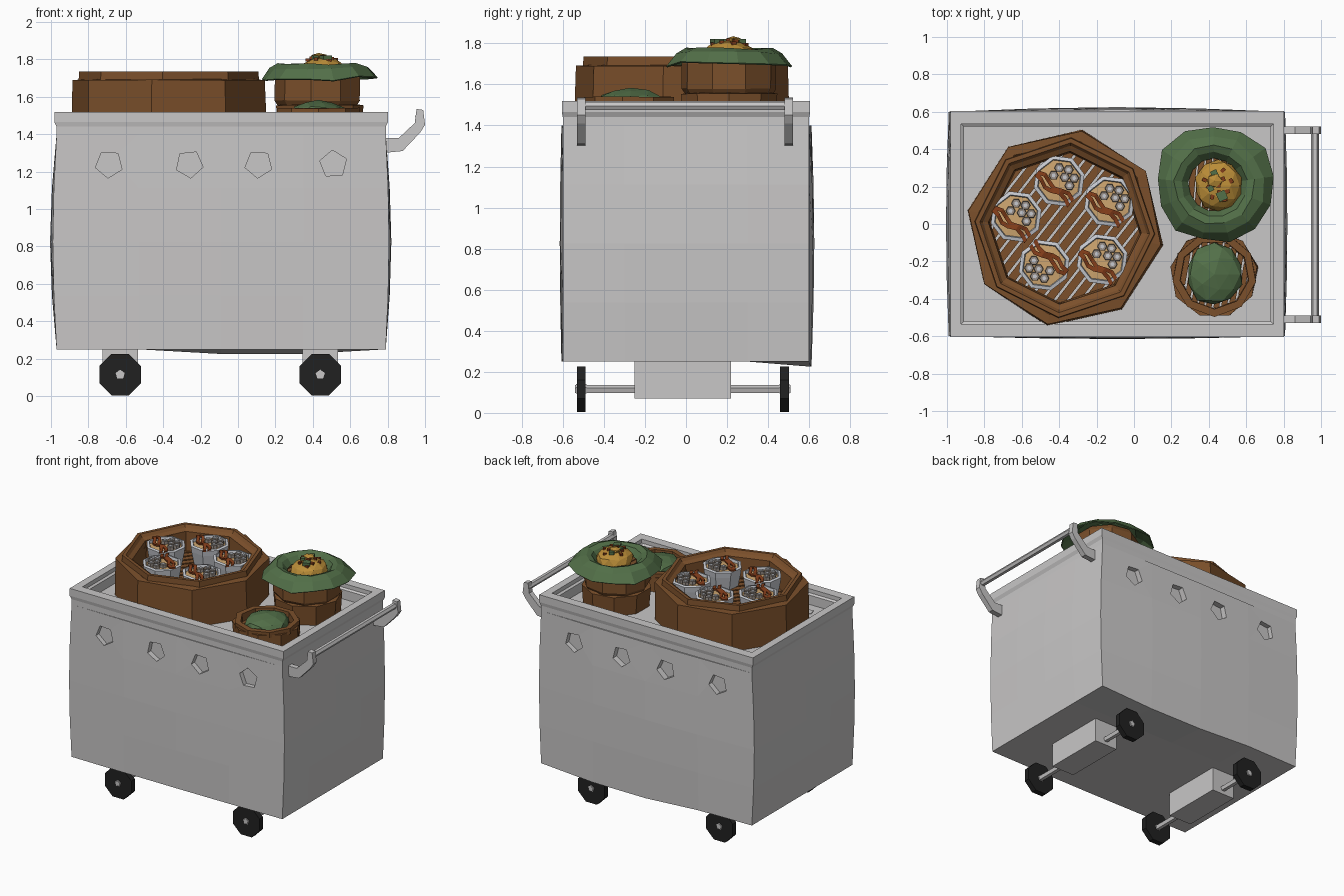
import bpy, bmesh, math, random
from mathutils import Vector, Matrix

random.seed(4)
if "Cube" in bpy.data.objects:
    bpy.data.objects.remove(bpy.data.objects["Cube"])


def mat(name, *rgb):
    m = bpy.data.materials.new(name)
    m.use_nodes = True
    m.diffuse_color = (*rgb, 1)
    m.node_tree.nodes["Principled BSDF"].inputs["Base Color"].default_value = (*rgb, 1)
    return m


METAL = mat("light metal", .58, .57, .57)
WOOD = mat("bamboo brown", .2, .08, .024)
RUBBER = mat("black rubber", .015, .015, .015)
LEAF = mat("leaf green", .085, .16, .065)
RICE = mat("golden rice", .5, .27, .04)
MEAT = mat("red brown meat", .22, .045, .01)
BROTH = mat("tan filling", .62, .38, .16)
SHELL = mat("grey mushroom", .3, .26, .23)
CUP = mat("cup white", .58, .6, .64)


def finish(name, bm, material):
    bmesh.ops.recalc_face_normals(bm, faces=bm.faces)
    me = bpy.data.meshes.new(name)
    bm.to_mesh(me)
    bm.free()
    ob = bpy.data.objects.new(name, me)
    bpy.context.collection.objects.link(ob)
    me.materials.append(material)
    return ob


def loft(name, rings, material, caps=(False, False)):
    """Skin a list of equal-length point rings."""
    bm = bmesh.new()
    vs = [[bm.verts.new(p) for p in r] for r in rings]
    for a, b in zip(vs, vs[1:]):
        for i in range(len(a)):
            j = (i + 1) % len(a)
            bm.faces.new((a[i], a[j], b[j], b[i]))
    for use, ring in zip(caps, (vs[0], vs[-1])):
        if use:
            bm.faces.new(ring)
    return finish(name, bm, material)


def circle(c, r, z, n, turn=0, wob=0):
    out = []
    for i in range(n):
        a = math.radians(turn) + math.tau * i / n
        q = r * (1 + random.uniform(-wob, wob))
        out.append((c[0] + q * math.cos(a), c[1] + q * math.sin(a), z + random.uniform(-wob, wob) * .2))
    return out


def rect(hx, hy, z, cx=-.09):
    return [(cx + sx * hx, sy * hy, z) for sx, sy in ((-1, -1), (1, -1), (1, 1), (-1, 1))]


def box(name, c, size, material, turn=0):
    bm = bmesh.new()
    bmesh.ops.create_cube(bm, size=1, matrix=Matrix.Translation(c) @ Matrix.Rotation(math.radians(turn), 4, 'Z')
                          @ Matrix.Diagonal((*size, 1)))
    return finish(name, bm, material)


def rod(name, c, r, length, n, material, turn=0):
    """Prism lying along y."""
    ends = [[(c[0] + r * math.cos(math.radians(turn) + math.tau * i / n), c[1] + s * length / 2,
              c[2] + r * math.sin(math.radians(turn) + math.tau * i / n)) for i in range(n)] for s in (-1, 1)]
    return loft(name, ends, material, (True, True))


def blob(name, c, size, detail, wob, material):
    bm = bmesh.new()
    bmesh.ops.create_icosphere(bm, subdivisions=detail, radius=1)
    for v in bm.verts:
        k = 1 + random.uniform(-wob, wob)
        v.co = Vector(c) + Vector([v.co[i] * size[i] * k for i in range(3)])
    return finish(name, bm, material)


# Body: slightly bulged sheet-metal box with pentagonal vent recesses
bm = bmesh.new()
bmesh.ops.create_cube(bm, size=2)
bmesh.ops.subdivide_edges(bm, edges=bm.edges[:], cuts=3, use_grid_fill=True)
for v in bm.verts:
    x, y, z = v.co
    swell = lambda a, b: math.cos(a * math.pi / 2) * math.cos(b * math.pi / 2)
    px = -.09 + .88 * x + swell(z, y * .6) * (.03 if x > .9 else -.035 if x < -.9 else 0)
    py = .6 * y + swell(x, z * .7) * (.025 if y > .9 else -.015 if y < -.9 else 0)
    pz = .825 + .575 * z
    if z < -.9 and y > .9 and -.1 < x < .9:
        pz -= .025
    v.co = (px, py, pz)
body = finish("cart_body", bm, METAL)
for side in (-1, 1):
    for x in (-.69, -.26, .11, .51):
        cutter = rod("vent_cutter", (x, side * .62, 1.24), .075, .1, 5, METAL, random.choice((50, 60, 94)))
        cutter.hide_render = True
        mod = body.modifiers.new("vent", 'BOOLEAN')
        mod.object, mod.operation, mod.solver = cutter, 'DIFFERENCE', 'EXACT'
        bpy.context.view_layer.objects.active = body
        bpy.ops.object.modifier_apply(modifier=mod.name)
        bpy.data.objects.remove(cutter)

# Rim and sunken tray
loft("rim_and_tray", [rect(*p) for p in ((.88, .6, 1.39), (.88, .6, 1.44), (.892, .605, 1.465), (.892, .605, 1.52),
     (.835, .535, 1.52), (.835, .535, 1.49), (.82, .52, 1.48), (.82, .52, 1.41))], METAL, (False, True))
for c in ((-.73, -.41), (.06, -.41), (.2, -.2)):
    loft("tray_vent", [circle(c, .04, z, 5, 90) for z in (1.41, 1.416)], METAL, (False, True))

# Undercarriage
for x in (-.63, .44):
    box("axle_housing", (x, -.015, .16), (.19, .47, .18), METAL)
    rod("axle", (x, -.015, .115), .022, 1.05, 5, METAL, 18)
    for y in (-.51, .48):
        rod("wheel", (x, y, .115), .12, .042, 8, RUBBER, 22.5)
        rod("wheel_hub", (x, y, .115), .026, .05, 5, METAL, 18)

# Push handle
arm = ((.78, 1.30), (.88, 1.31), (.975, 1.41), (1, 1.45), (.99, 1.53), (.955, 1.535), (.945, 1.46), (.86, 1.38), (.78, 1.38))
for y in (-.51, .5):
    loft("handle_arm", [[(x, y + s, z) for x, z in arm] for s in (-.02, .02)], METAL, (True, True))
rod("handle_bar", (.968, -.005, 1.495), .022, 1.04, 6, METAL)


def slats(c, r, z, count, turn, gap):
    step = 2 * r / count
    a = math.radians(turn)
    for i in range(count):
        off = -r + step * (i + .5)
        box("basket_slat", (c[0] - off * math.sin(a), c[1] + off * math.cos(a), z),
            (2 * math.sqrt(r * r - off * off), step - gap, .015), WOOD, turn)


def basket(name, c, profile, n, turn, wob=0):
    loft(name, [circle(c, r, z, n, turn + t, wob) for r, z, t in profile], WOOD)


# Large steamer: wide lower ring, narrower collar, slatted floor
big = (-.37, -.02)
basket("large_steamer_ring", big, ((.53, 1.41, 0), (.525, 1.69, 0), (.47, 1.695, 0), (.42, 1.66, 0), (.42, 1.42, 0)), 8, -10, .008)
basket("large_steamer_collar", big, ((.485, 1.67, 0), (.48, 1.735, 0), (.455, 1.735, 0), (.44, 1.715, 0), (.41, 1.7, 0), (.4, 1.53, 0)), 8, -4)
slats(big, .42, 1.55, 15, 52, .013)

# Cups of noodles with meat strips and mushroom pieces
cups = ((-.40, .23, 0), (-.13, .12, 0), (-.63, .04, 0), (-.48, -.22, 180), (-.17, -.19, 0))
for cx, cy, turn in cups:
    loft("cup", [circle((cx, cy), r, z, 8, 15) for r, z in
                 ((.115, 1.56), (.135, 1.66), (.14, 1.70), (.12, 1.705), (.115, 1.685))], CUP)
    loft("cup_filling", [circle((cx, cy), .119, 1.685, 8, 15), circle((cx, cy), .06, 1.69, 8, 15)], BROTH, (False, True))
    spin = Matrix.Rotation(math.radians(turn), 3, 'Z')
    at = lambda x, y, z: spin @ Vector((x, y, 0)) + Vector((cx, cy, z))
    for k in (0, 1):
        path = []
        for i in range(7):
            t = i / 6 - .5
            side = -.035 - .026 * k + .014 * math.sin(i * 1.6 + k)
            path.append((.19 * t + side * .6, -.15 * t + side * .8))
        rings = [[at(x + dx, y + dy, 1.70 + .008 * math.sin(i * 2) + dz)
                  for dx, dy, dz in ((-.007, -.009, 0), (.007, .009, 0), (.007, .009, .012), (-.007, -.009, .012))]
                 for i, (x, y) in enumerate(path)]
        loft("meat_strip", rings, MEAT, (True, True))
    for x, y in ((.0, .07), (.05, .06), (.03, .02), (.08, .015), (-.03, .03), (.055, -.025)):
        p = at(x, y, 1.69)
        loft("mushroom_piece", [circle(p, .027, 1.685, 6), circle(p, .024, 1.712, 6)], SHELL, (False, True))
        loft("mushroom_centre", [circle(p, .012, z, 5) for z in (1.711, 1.716)], CUP, (False, True))

# Small steamer with a leaf-wrapped bun
small = (.43, -.27)
basket("small_steamer_lower", small, ((.235, 1.41, 0), (.235, 1.515, 0), (.2, 1.515, 0)), 9, 10, .02)
basket("small_steamer_upper", small, ((.225, 1.5, 0), (.225, 1.54, 0), (.185, 1.54, 0), (.18, 1.42, 0)), 9, 30, .01)
slats(small, .18, 1.475, 9, 80, .01)
blob("leaf_bun", (.43, -.27, 1.51), (.15, .165, .07), 2, .06, LEAF)

# Tall steamer: two stacked rings
tall = (.43, .21)
basket("tall_steamer_lower", tall, ((.23, 1.41, 0), (.24, 1.555, 0), (.2, 1.56, 0)), 9, 0, .01)
basket("tall_steamer_upper", tall, ((.215, 1.55, 0), (.235, 1.58, 0), (.235, 1.70, 0), (.21, 1.74, 0), (.18, 1.74, 0), (.18, 1.6, 0)), 9, 20, .01)
slats(tall, .18, 1.70, 9, 85, .008)

# Draped leaf, rice mound and toppings
leaf_rings = [circle(tall, r, z, 13, 8, w) for r, z, w in
              ((.14, 1.72, .02), (.175, 1.765, .03), (.215, 1.775, .03), (.265, 1.755, .04), (.315, 1.70, .07))]
leaf = loft("draped_leaf", leaf_rings, LEAF)
leaf.modifiers.new("thickness", 'SOLIDIFY').thickness = .008
blob("rice_mound", (.45, .205, 1.735), (.125, .14, .08), 2, .05, RICE)
for i in range(12):
    a, r = i * 2.4, .026 * math.sqrt(i)
    z = 1.735 + .08 * math.sqrt(1 - (r / .125) ** 2)
    box("rice_topping", (.45 + r * math.cos(a), .205 + r * math.sin(a), z), (.025, .02, .016), MEAT, i * 37)
for x, y, s in ((.43, .27, .035), (.47, .15, .05), (.41, .19, .03)):
    box("leaf_garnish", (x, y, 1.81), (s, s, .022), LEAF, 25)
blob("rice_peak", (.43, .23, 1.815), (.045, .04, .02), 1, .1, RICE)
